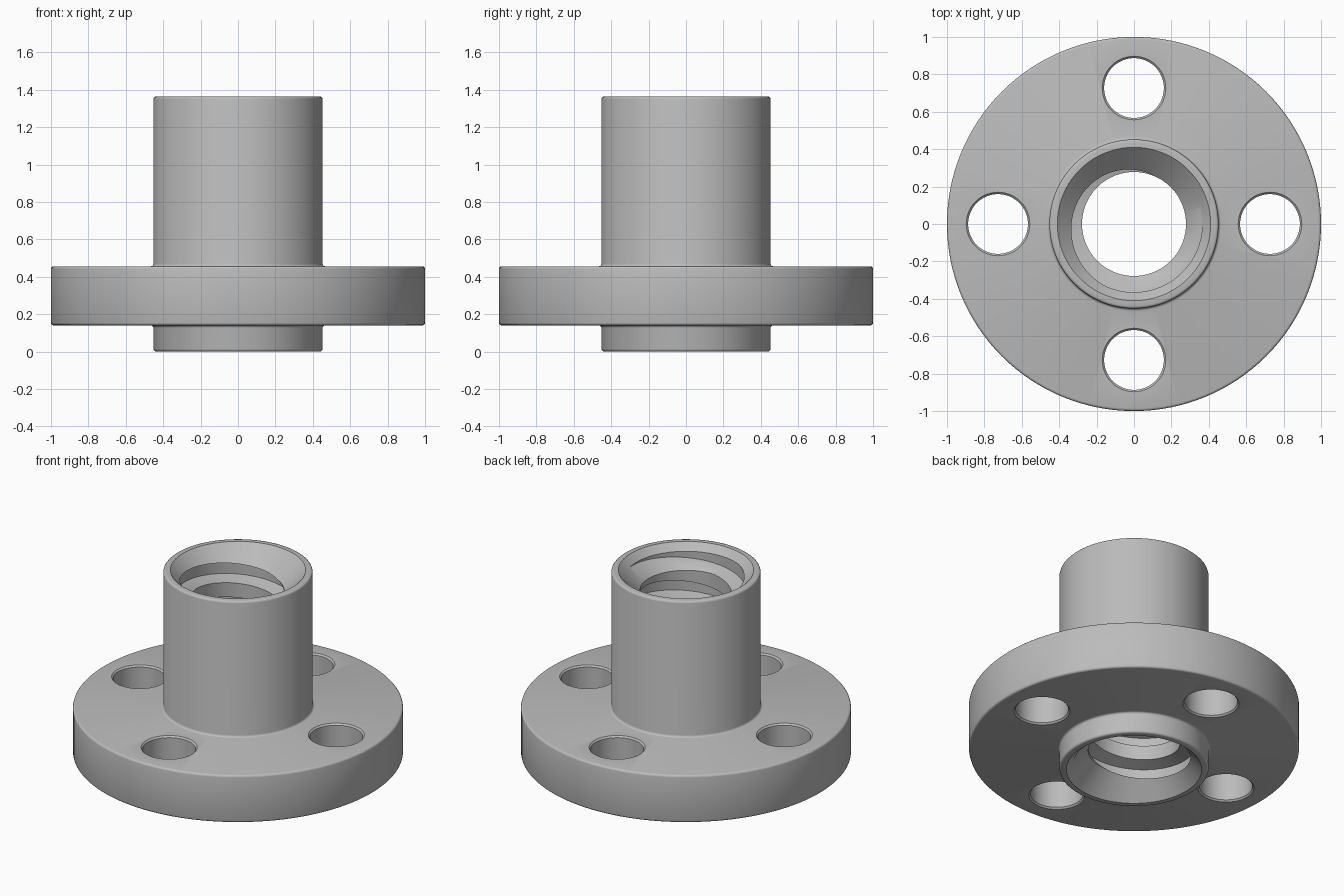
import bpy, bmesh, math
from math import cos, sin, pi, tau

cube = bpy.data.objects.get("Cube")
if cube:
    bpy.data.objects.remove(cube, do_unlink=True)

HEIGHT, BODY_R, FLANGE_R = 1.364, 0.452, 1.0
FLANGE_LOW, FLANGE_TOP = 0.14, 0.456
BORE_R, MOUTH_R, ROOT_R, PITCH = 0.278, 0.41, 0.365, 0.22
EDGE = 0.014

grey = bpy.data.materials.new("plain grey")
grey.use_nodes = True
grey.diffuse_color = (0.5, 0.5, 0.5, 1)
grey.node_tree.nodes["Principled BSDF"].inputs["Base Color"].default_value = (0.5, 0.5, 0.5, 1)


def make_object(name, bm):
    bmesh.ops.recalc_face_normals(bm, faces=bm.faces)
    mesh = bpy.data.meshes.new(name)
    bm.to_mesh(mesh)
    bm.free()
    mesh.materials.append(grey)
    obj = bpy.data.objects.new(name, mesh)
    bpy.context.collection.objects.link(obj)
    return obj


def bridge(bm, a, b):
    n = len(a)
    for i in range(n):
        j = (i + 1) % n
        bm.faces.new((a[i], a[j], b[j], b[i]))


def lathe(name, profile, steps, centre=(0, 0), closed=False):
    """Spin (radius, z) points round z; a closed profile makes a tube."""
    bm = bmesh.new()
    rings = [[bm.verts.new((centre[0] + r * cos(tau * i / steps),
                            centre[1] + r * sin(tau * i / steps), z))
              for i in range(steps)] for r, z in profile]
    for a, b in zip(rings, rings[1:]):
        bridge(bm, a, b)
    if closed:
        bridge(bm, rings[-1], rings[0])
    else:
        bm.faces.new(rings[0])
        bm.faces.new(rings[-1])
    return make_object(name, bm)


def rounded(r, z, start, radius=EDGE):
    """Quarter arc of profile points, sweeping anticlockwise from start."""
    return [(r + radius * cos(start + k * pi / 6), z + radius * sin(start + k * pi / 6))
            for k in range(4)]


def fillet(r, z, start):
    return rounded(r, z, start)[::-1]


# Flanged sleeve with rounded edges, root fillets and a countersunk bore
mouth = MOUTH_R - BORE_R
profile = [(BORE_R, HEIGHT - mouth), (BORE_R, mouth), (MOUTH_R, 0)]
profile += rounded(BODY_R - EDGE, EDGE, -pi / 2)
profile += fillet(BODY_R + EDGE, FLANGE_LOW - EDGE, pi / 2)
profile += rounded(FLANGE_R - EDGE, FLANGE_LOW + EDGE, -pi / 2)
profile += rounded(FLANGE_R - EDGE, FLANGE_TOP - EDGE, 0)
profile += fillet(BODY_R + EDGE, FLANGE_TOP + EDGE, pi)
profile += rounded(BODY_R - EDGE, HEIGHT - EDGE, 0)
profile += [(MOUTH_R, HEIGHT)]
nut = lathe("flanged_nut", profile, 128, closed=True)

# Bolt hole cutters, flared slightly at both faces
HOLE_R, HOLE_CIRCLE, FLARE = 0.16, 0.727, 0.01
hole = [(HOLE_R + 2 * FLARE, FLANGE_LOW - FLARE), (HOLE_R, FLANGE_LOW + FLARE),
        (HOLE_R, FLANGE_TOP - FLARE), (HOLE_R + 2 * FLARE, FLANGE_TOP + FLARE)]
cutters = [lathe("hole_cutter", hole, 48,
                 (HOLE_CIRCLE * cos(k * pi / 2), HOLE_CIRCLE * sin(k * pi / 2)))
           for k in range(4)]

# Helical thread cutter: a trapezoid swept up through the bore
bm = bmesh.new()
section = [(BORE_R - 0.05, -0.075), (ROOT_R, -0.04), (ROOT_R, 0.04), (BORE_R - 0.05, 0.075)]
STEPS = 72
turns = math.ceil((HEIGHT + 0.4) / PITCH)
rings = []
for i in range(turns * STEPS + 1):
    a = tau * i / STEPS
    z = -0.2 + PITCH * (i / STEPS)
    rings.append([bm.verts.new((r * cos(a - 0.3), r * sin(a - 0.3), z + dz)) for r, dz in section])
for a, b in zip(rings, rings[1:]):
    bridge(bm, a, b)
bm.faces.new(rings[0])
bm.faces.new(rings[-1])
bmesh.ops.triangulate(bm, faces=bm.faces)
cutters.append(make_object("thread_cutter", bm))

# Cut, then discard the cutters
bpy.ops.object.select_all(action="DESELECT")
bpy.context.view_layer.objects.active = nut
nut.select_set(True)
for cutter in cutters:
    cutter.hide_render = True
    mod = nut.modifiers.new("cut", "BOOLEAN")
    mod.operation = "DIFFERENCE"
    mod.solver = "EXACT"
    mod.object = cutter
    bpy.ops.object.modifier_apply(modifier=mod.name)
    bpy.data.objects.remove(cutter, do_unlink=True)

bpy.ops.object.shade_smooth_by_angle(angle=math.radians(32))
